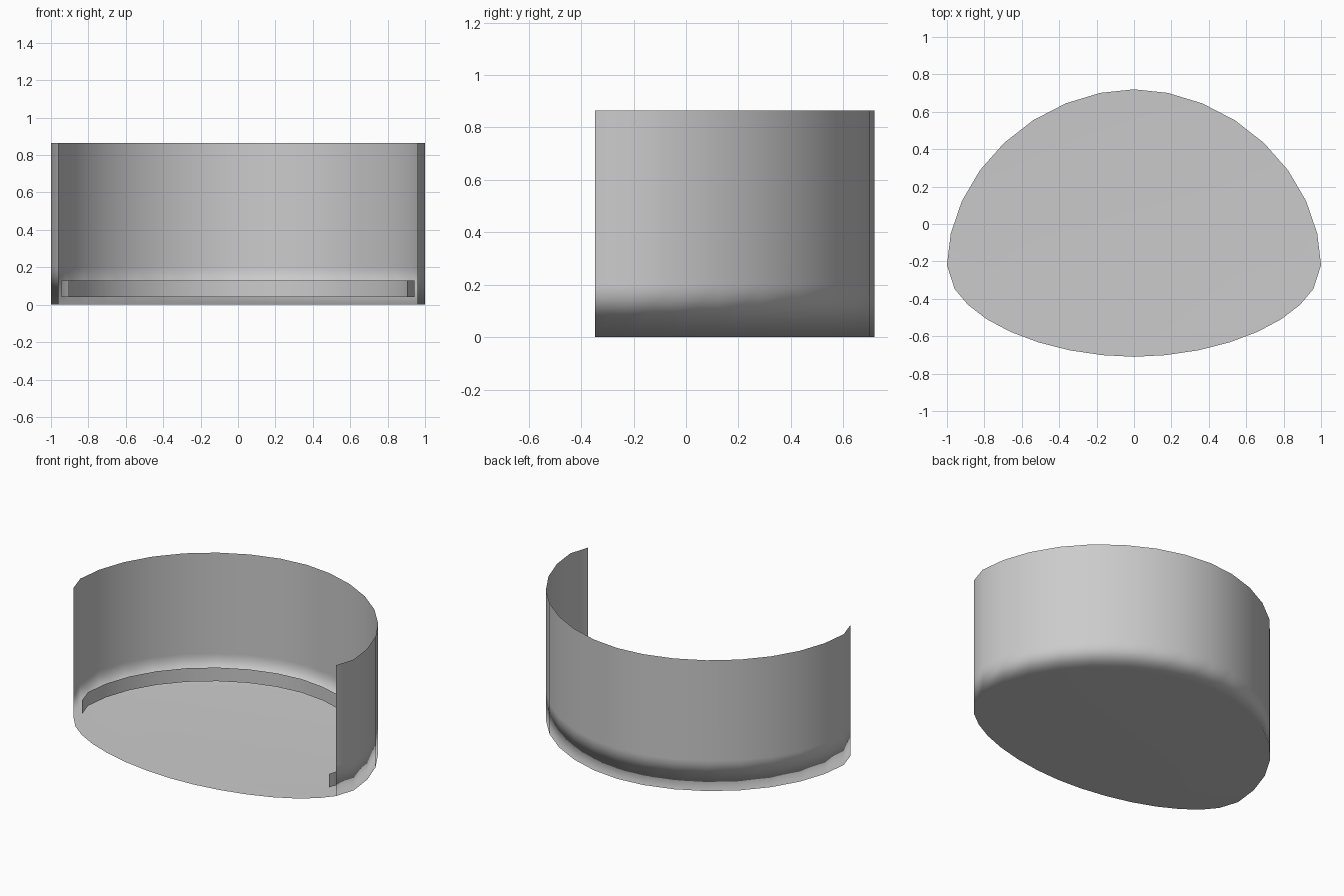
import bpy, bmesh, math

cube = bpy.data.objects.get("Cube")
if cube:
    bpy.data.objects.remove(cube)

grey = bpy.data.materials.new("plain_grey")
grey.use_nodes = True
grey.diffuse_color = (0.6, 0.6, 0.6, 1)
grey.node_tree.nodes["Principled BSDF"].inputs["Base Color"].default_value = (0.6, 0.6, 0.6, 1)

WIDEST_Y = -0.22   # the outline is widest here
BACK, FRONT = 0.94, 0.49
END = 16           # degrees the wall wraps past the widest point


def outline_point(deg, scale=1.0):
    """Point on the egg-shaped outline, two half ovals joined at the widest line."""
    c, s = math.cos(math.radians(deg)), math.sin(math.radians(deg))
    x = math.copysign(abs(c) ** 1.05, c)
    y = math.copysign(abs(s) ** 1.05, s) * (BACK if s > 0 else FRONT)
    return x * scale, WIDEST_Y + y * scale


wall_angles = [-END] + [180 * i / 16 for i in range(17)] + [180 + END]
front_angles = [180 + END + (180 - 2 * END) * i / 14 for i in range(1, 14)]


def ring(bm, angles, z, scale=1.0):
    return [bm.verts.new((*outline_point(a, scale), z)) for a in angles]


def bridge(bm, low, high):
    for i in range(len(low) - 1):
        bm.faces.new((low[i], low[i + 1], high[i + 1], high[i]))


def finish(bm, name):
    mesh = bpy.data.meshes.new(name)
    bm.to_mesh(mesh)
    bm.free()
    mesh.materials.append(grey)
    mesh.shade_smooth()
    obj = bpy.data.objects.new(name, mesh)
    bpy.context.collection.objects.link(obj)
    return obj


# Floor and curved back wall in one smooth sheet
bm = bmesh.new()
base = ring(bm, wall_angles, 0)
rim = ring(bm, front_angles, 0)
bm.faces.new(list(reversed(base + rim)))
middle = ring(bm, wall_angles, 0.2)
top = ring(bm, wall_angles, 0.865)
bridge(bm, base, middle)
bridge(bm, middle, top)
shell = finish(bm, "floor_and_back_wall")
weighted = shell.modifiers.new("weighted_normals", "WEIGHTED_NORMAL")
weighted.mode = "FACE_AREA"
weighted.weight = 50

# Narrow band running just inside the wall
bm = bmesh.new()
bridge(bm, ring(bm, wall_angles, 0.04, 0.943), ring(bm, wall_angles, 0.13, 0.943))
finish(bm, "inner_band")
